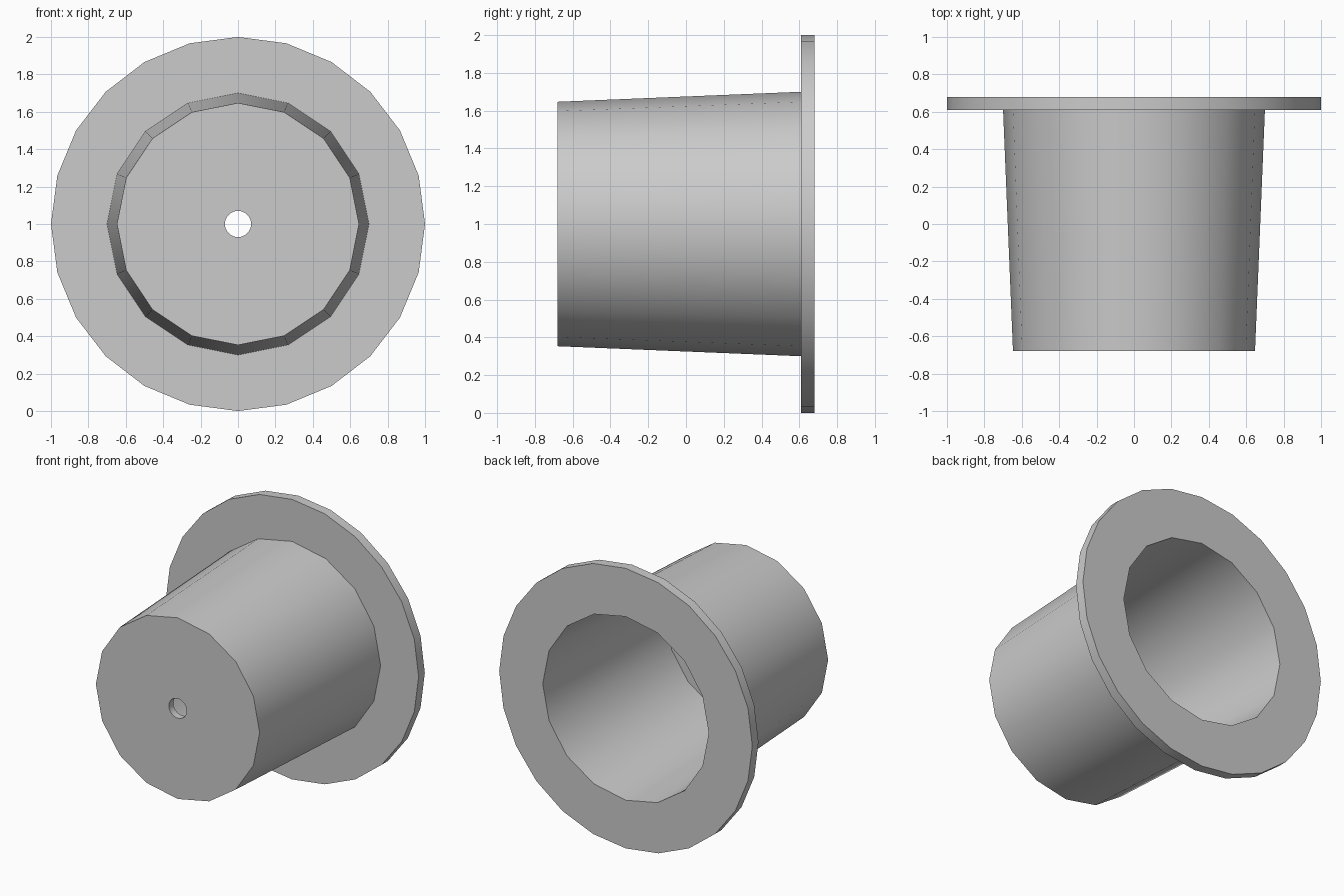
import bpy, bmesh
from math import sin, cos, tau

cube = bpy.data.objects.get("Cube")
if cube:
    bpy.data.objects.remove(cube)

grey = bpy.data.materials.new("plain grey")
grey.use_nodes = True
colour = (0.6, 0.6, 0.6, 1)
grey.diffuse_color = colour
grey.node_tree.nodes["Principled BSDF"].inputs["Base Color"].default_value = colour

bm = bmesh.new()


def loop(sides, radius, y):
    """Closed ring of edges around the y axis."""
    verts = [bm.verts.new((radius * sin(tau * i / sides), y, 1 + radius * cos(tau * i / sides)))
             for i in range(sides)]
    for i in range(sides):
        bm.edges.new((verts[i - 1], verts[i]))
    return verts


def wall(a, b):
    """Quads joining two rings with equal sides."""
    for i in range(len(a)):
        bm.faces.new((a[i - 1], a[i], b[i], b[i - 1]))


def annulus(outer, inner):
    """Flat face with a hole, between rings of any side counts."""
    edges = {e for ring in (outer, inner) for i in range(len(ring))
             for e in [bm.edges.get((ring[i - 1], ring[i]))]}
    bmesh.ops.triangle_fill(bm, use_beauty=True, use_dissolve=False, edges=list(edges))


FRONT, FLOOR, FLANGE, BACK = -0.68, -0.63, 0.61, 0.68

# Tapered cup, outside and inside
cup_front, cup_back = loop(16, 0.647, FRONT), loop(16, 0.70, FLANGE)
bore_front, bore_back = loop(16, 0.60, FLOOR), loop(16, 0.656, BACK)
wall(cup_front, cup_back)
wall(bore_front, bore_back)

# Flange
rim_front, rim_back = loop(24, 1.0, FLANGE), loop(24, 1.0, BACK)
wall(rim_front, rim_back)
annulus(rim_front, cup_back)
annulus(rim_back, bore_back)

# Small hole through the end wall
hole_front, hole_back = loop(32, 0.07, FRONT), loop(32, 0.07, FLOOR)
wall(hole_front, hole_back)
annulus(cup_front, hole_front)
annulus(bore_front, hole_back)

bmesh.ops.recalc_face_normals(bm, faces=bm.faces)
mesh = bpy.data.meshes.new("flanged_cup")
bm.to_mesh(mesh)
bm.free()
mesh.materials.append(grey)
cup = bpy.data.objects.new("flanged_cup", mesh)
bpy.context.collection.objects.link(cup)

bpy.ops.object.select_all(action="DESELECT")
cup.select_set(True)
bpy.context.view_layer.objects.active = cup
bpy.ops.object.shade_smooth_by_angle(angle=0.6)
